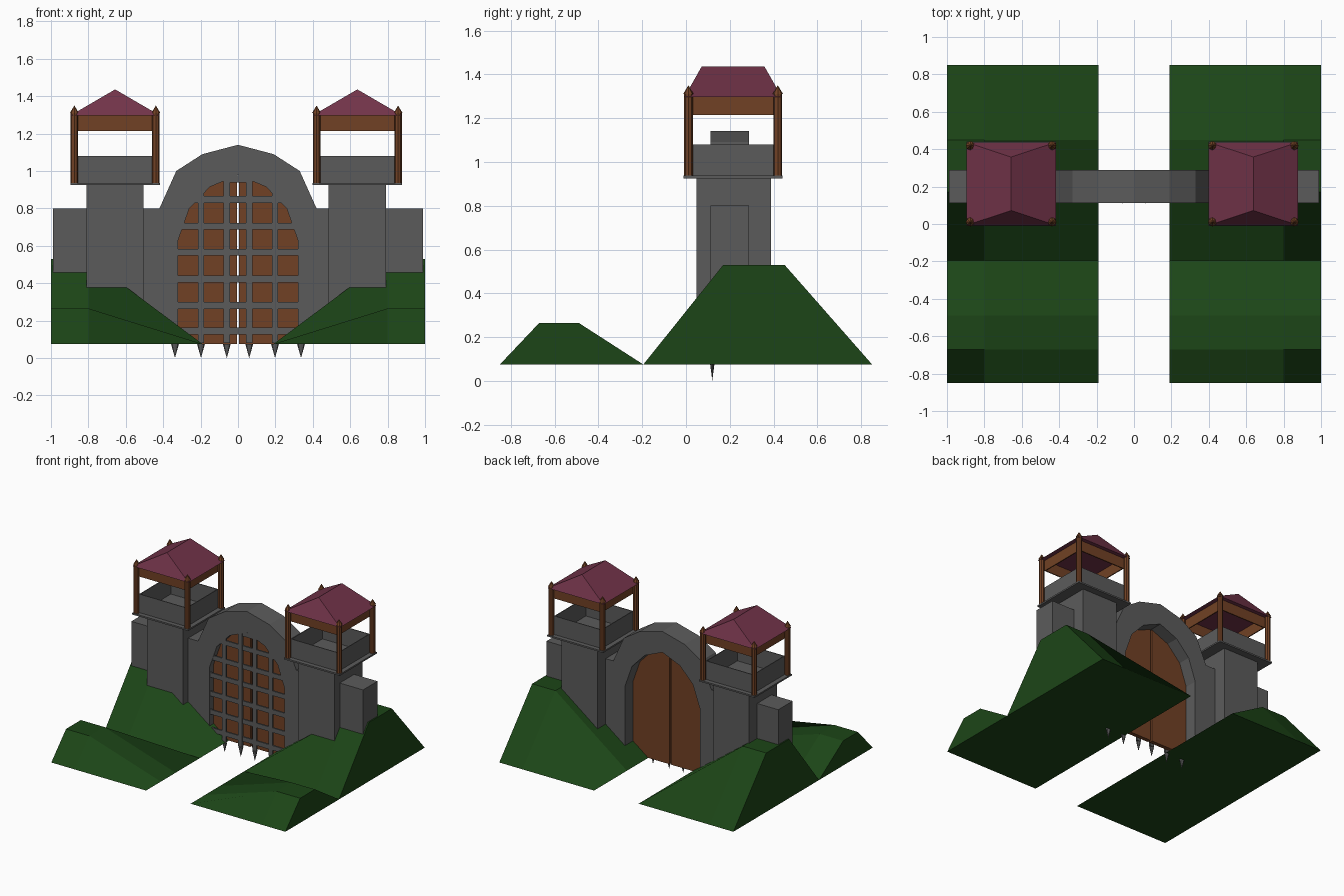
import bpy, bmesh

if "Cube" in bpy.data.objects:
    bpy.data.objects.remove(bpy.data.objects["Cube"])

def material(name, color):
    m = bpy.data.materials.new(name)
    m.diffuse_color = (*color, 1)
    m.use_nodes = True
    m.node_tree.nodes["Principled BSDF"].inputs["Base Color"].default_value = m.diffuse_color
    return m

GREEN = material("grass", (0.0116, 0.060, 0.0085))
WOOD = material("wood", (0.165, 0.053, 0.018))
ROOF = material("roof_tile", (0.165, 0.033, 0.066))
STONE = material("dark_stone", (0.105, 0.105, 0.105))
BASE = 0.075

def mesh(name, verts, faces, mat=STONE):
    me = bpy.data.meshes.new(name)
    me.from_pydata(verts, [], faces)
    bm = bmesh.new()
    bm.from_mesh(me)
    bmesh.ops.recalc_face_normals(bm, faces=bm.faces)
    bm.to_mesh(me)
    bm.free()
    ob = bpy.data.objects.new(name, me)
    bpy.context.collection.objects.link(ob)
    me.materials.append(mat)
    return ob

# Front-view outline pushed along y
def prism(name, pts, y0, y1, mat=STONE):
    n = len(pts)
    v = [(x, y, z) for y in (y0, y1) for x, z in pts]
    f = [tuple(range(n)), tuple(range(2 * n - 1, n - 1, -1))]
    f += [(i, (i + 1) % n, n + (i + 1) % n, n + i) for i in range(n)]
    return mesh(name, v, f, mat)

def box(name, x0, x1, y0, y1, z0, z1, mat=STONE):
    return prism(name, [(x0, z0), (x1, z0), (x1, z1), (x0, z1)], y0, y1, mat)

def cone(name, loc, r1, r2, h, n, mat=STONE, squash=1):
    x, y, z = loc
    bpy.ops.mesh.primitive_cone_add(vertices=n, radius1=r1, radius2=r2, depth=h,
                                    location=(x, y, z + h / 2))
    ob = bpy.context.object
    ob.name = name
    ob.scale.y = squash
    ob.data.materials.append(mat)
    return ob

# Hills: ridge profile along y that fades down to the road edge
ridge = [(-0.85, BASE), (-0.67, 0.265), (-0.49, 0.265), (-0.195, BASE),
         (0.17, 0.53), (0.45, 0.53), (0.85, BASE)]
n = len(ridge)
for s, side in ((-1, "left"), (1, "right")):
    v = [(s * 0.19, y, BASE) for y, z in ridge]
    v += [(s * 0.80, y, z) for y, z in ridge]
    v += [(s * 1.0, y, z) for y, z in ridge]
    f = []
    for i in range(n - 1):
        a, b, c, d = i, i + 1, n + i + 1, n + i
        # quad corner order picks the outward-bulging diagonal
        quad = (a, b, c, d) if ridge[i][1] < ridge[i + 1][1] else (b, c, d, a)
        f.append(quad if s < 0 else (quad[0], quad[3], quad[2], quad[1]))
        f.append((d, c, c + n, d + n))
    # outer end caps and underside
    f += [tuple(range(2 * n, 2 * n + 4)), tuple(range(2 * n + 3, 3 * n))]
    f.append((*range(n), 2 * n - 1, 3 * n - 1, 2 * n + 3, 2 * n, n))
    mesh(side + "_hill", v, f, GREEN)

# Wall with arched gateway
outer = [(-0.42, 0.80), (-0.33, 1.0), (-0.19, 1.09), (0, 1.14),
         (0.19, 1.09), (0.33, 1.0), (0.42, 0.80)]
half = [(0.32, BASE), (0.32, 0.63), (0.26, 0.80), (0.15, 0.915), (0, 0.978)]
inner = half + [(-x, z) for x, z in half[-2::-1]]
FOOT = BASE + 0.005
inner[0], inner[-1] = (0.32, FOOT), (-0.32, FOOT)
prism("gate_wall", [(-0.99, FOOT), (-0.99, 0.80)] + outer
      + [(0.99, 0.80), (0.99, FOOT)] + inner, 0.112, 0.288)

# Double doors with a narrow gap
for s, side in ((-1, "left"), (1, "right")):
    prism(side + "_door", [(s * max(x, 0.006), z) for x, z in half]
          + [(s * 0.006, BASE)], 0.16, 0.19, WOOD)

# Portcullis bars and spikes
for x, top in ((0.06, 0.975), (0.198, 0.88), (0.337, 0.63)):
    for s in (-1, 1):
        box("portcullis_upright", s * x - 0.017, s * x + 0.017, 0.113, 0.127, FOOT, top)
        cone("portcullis_spike", (s * x, 0.12, 0), 0, 0.021, BASE, 8, squash=0.45)
for z, w in ((0.144, 0.337), (0.281, 0.337), (0.422, 0.337), (0.566, 0.337),
             (0.704, 0.31), (0.847, 0.24), (0.957, 0.07)):
    box("portcullis_crossbar", -w, w, 0.114, 0.126, z - 0.018, z + 0.018)

# Frame of four flush boards around a rectangle
def frame(name, cx, cy, hx, hy, t, z0, z1, mat=STONE):
    for s in (-1, 1):
        xs = sorted((cx + s * hx, cx + s * (hx - t)))
        ys = sorted((cy + s * hy, cy + s * (hy - t)))
        box(name + "_side", *xs, cy - hy, cy + hy, z0, z1, mat)
        box(name + "_face", cx - hx + t, cx + hx - t, *ys, z0, z1, mat)

# Towers
for cx, side in ((-0.657, "left"), (0.638, "right")):
    cy = 0.215
    box(side + "_tower", cx - 0.153, cx + 0.153, 0.048, 0.387, FOOT, 0.93)
    box(side + "_platform", cx - 0.239, cx + 0.239, cy - 0.226, cy + 0.226, 0.925, 0.937)
    frame(side + "_parapet", cx, cy, 0.203, 0.192, 0.006, 0.937, 1.08)
    frame(side + "_roof_beam", cx, cy, 0.203, 0.192, 0.008, 1.215, 1.297, WOOD)
    # Corner posts with pointed caps
    for sx in (-1, 1):
        for sy in (-1, 1):
            px, py = cx + sx * 0.218, cy + sy * 0.204
            cone("tower_post", (px, py, 0.937), 0.020, 0.020, 0.375, 8, WOOD)
            cone("post_cap", (px, py, 1.31), 0.024, 0, 0.04, 8, WOOD)
    # Hipped roof
    hx, hy, r = 0.239, 0.222, 0.143
    v = [(cx + a * hx, cy + b * hy, 1.297) for a, b in ((-1, -1), (1, -1), (1, 1), (-1, 1))]
    v += [(cx, cy - r, 1.436), (cx, cy + r, 1.436)]
    mesh(side + "_roof", v, [(0, 1, 4), (1, 2, 5, 4), (2, 3, 5), (3, 0, 4, 5),
                             (3, 2, 1, 0)], ROOF)
